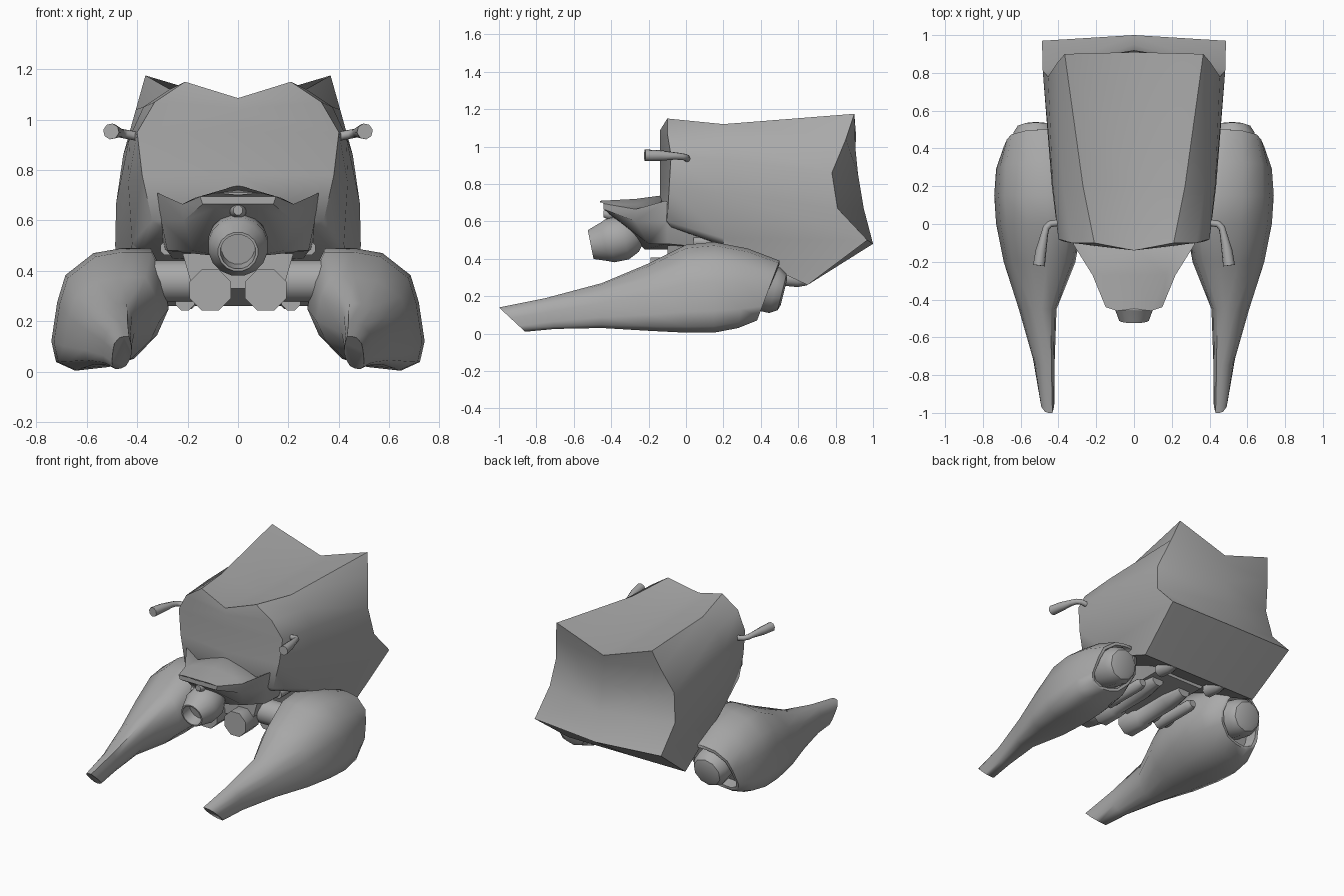
import bpy, bmesh, math
from mathutils import Vector

if "Cube" in bpy.data.objects:
    bpy.data.objects.remove(bpy.data.objects["Cube"])

grey = bpy.data.materials.new("mid_grey")
grey.diffuse_color = (.4, .4, .4, 1)
grey.use_nodes = True
grey.node_tree.nodes["Principled BSDF"].inputs["Base Color"].default_value = grey.diffuse_color


def skin(name, rows, closed=False, caps=False, mirror=True, angle=40):
    """Skin a surface over rows of points; optionally add the mirrored copy."""
    bm = bmesh.new()
    for s in ((1, -1) if mirror else (1,)):
        vs = [[bm.verts.new((p[0] * s, p[1], p[2])) for p in r] for r in rows]
        n = len(rows[0])
        for a, b in zip(vs, vs[1:]):
            for i in range(n if closed else n - 1):
                j = (i + 1) % n
                bm.faces.new((a[i], a[j], b[j], b[i]))
        if caps:
            bm.faces.new(vs[0])
            bm.faces.new(vs[-1])
    bmesh.ops.remove_doubles(bm, verts=bm.verts, dist=0.0005)
    bmesh.ops.recalc_face_normals(bm, faces=bm.faces)
    me = bpy.data.meshes.new(name)
    bm.to_mesh(me)
    bm.free()
    me.materials.append(grey)
    ob = bpy.data.objects.new(name, me)
    bpy.context.collection.objects.link(ob)
    bpy.ops.object.select_all(action='DESELECT')
    ob.select_set(True)
    bpy.context.view_layer.objects.active = ob
    bpy.ops.object.shade_smooth_by_angle(angle=math.radians(angle))
    return ob


def lathe(name, start, direction, profile, sides=12, mirror=True, angle=46):
    """Turn a (distance, radius) profile around an axis."""
    q = Vector(direction).to_track_quat('Z', 'Y')
    rows = []
    for t, r in profile:
        rows.append([Vector(start) + q @ Vector((
            r * math.cos(2 * math.pi * (i + .5) / sides),
            r * math.sin(2 * math.pi * (i + .5) / sides), t)) for i in range(sides)])
    return skin(name, rows, closed=True, caps=True, mirror=mirror, angle=angle)


# Main hull: half cross-sections from top centre to bottom centre
front = [(0, -.14, 1.085), (.21, -.10, 1.15), (.33, -.10, 1.07), (.40, -.08, .95),
         (.38, -.09, .78), (.34, -.10, .60), (.30, -.08, .57), (0, -.10, .57)]
middle = [(0, .2, 1.065), (.27, .2, 1.12), (.375, .2, 1.05), (.43, .2, .93),
          (.435, .2, .75), (.42, .2, .51), (.38, .2, .47), (0, .2, .46)]
rear = [(0, .91, 1.05), (.367, .90, 1.175), (.405, .855, 1.04), (.455, .78, .86),
        (.483, .81, .67), (.487, .97, .50), (.45, .65, .26), (0, .65, .26)]
front_mid = [(0, -.14, z) for z in (1.085, 1.085, 1.04, .95, .78, .60, .57, .57)]
rear_mid = [(0, .91, 1.05), (0, .91, 1.05), (0, .905, 1.0), (0, .92, .85),
            (0, .95, .67), (0, 1.0, .48), (0, .65, .26), (0, .65, .26)]
skin("hull", [front_mid, front, middle, rear, rear_mid], angle=45)

# Pointed chin plate, running back under the hull
belly = [(0, .22, .52), (.25, .22, .52), (.30, .22, .51),
         (.30, .22, .49), (.26, .22, .45), (0, .22, .43)]
back = [(0, -.12, .74), (.23, -.13, .66), (.32, -.11, .71),
        (.305, -.10, .60), (.28, -.10, .48), (0, -.06, .45)]
mid = [(0, -.27, .72), (.17, -.27, .69), (.22, -.27, .665),
       (.215, -.27, .60), (.18, -.20, .48), (0, -.22, .45)]
tip = [(0, -.46, .70), (.09, -.46, .71), (.15, -.44, .695),
       (.14, -.44, .665), (.09, -.42, .65), (0, -.40, .63)]
skin("chin_plate", [[(0, p[1], p[2]) for p in belly], belly, back, mid, tip,
                    [(0, p[1], p[2]) for p in tip]])

# Ball housing with a short hollow barrel, pointing slightly down
lathe("front_turret", (0, -.24, .53), (0, -1, -.2),
      [(0, .05), (.03, .09), (.09, .12), (.17, .12), (.20, .107), (.275, .08),
       (.275, .07), (.20, .066)], 16, mirror=False, angle=32)
lathe("turret_clip", (0, -.36, .64), (0, -1, 0),
      [(0, .03), (.05, .035), (.08, .02)], 8, mirror=False)

# Side pods: one section outline fitted to each station
outline = [(.15, 1), (.40, 1), (.64, .96), (.88, .78), (.95, .56), (1, .24), (.96, .07),
           (.80, 0), (.52, .03), (.30, .10), (.10, .30), (0, .52), (.05, .80)]
stations = [(-1, .14, .42, .50, .01, .14), (-.75, .05, .42, .535, .025, .19),
            (-.45, 0, .41, .61, .03, .27), (-.2, 0, .31, .69, .015, .375),
            (0, 0, .275, .73, .005, .475), (.15, 0, .275, .74, .005, .49),
            (.33, -.05, .30, .73, .03, .455), (.50, -.12, .36, .69, .07, .39),
            (.50, -.12, .38, .67, .09, .37), (.42, -.12, .39, .66, .10, .36)]
rows = []
for y, shear, xi, xo, zb, zt in stations:
    rows.append([(xi + (xo - xi) * u, y + shear * (1 - v), zb + (zt - zb) * v)
                 for u, v in outline])
skin("side_pod", rows, closed=True, caps=True, angle=65)

# Stepped nozzle in the rear of each pod
lathe("pod_nozzle", (.52, .30, .275), (0, 1, -.25),
      [(0, .13), (.18, .125), (.22, .10), (.23, .07)], 10, angle=37)

# Arms joining the pods to the middle
lathe("pod_arm", (.08, .02, .36), (1, 0, 0), [(0, .085), (.32, .085)], 12)
lathe("pod_bracket", (.28, .04, .49), (0, 1, 0), [(0, .03), (.4, .03)], 8)

# Paired tubes, side rods and frame beneath the hull
lathe("lower_tube", (.11, -.19, .325), (0, 1, 0),
      [(0, .088), (.14, .088), (.16, .07), (.42, .07), (.56, .045)], 8)
lathe("lower_rod", (.21, .0, .28), (0, 1, 0),
      [(0, .04), (.30, .04), (.34, .025)], 8)
skin("lower_frame", [[(-.18, y, .33), (.18, y, .33), (.22, y, t), (-.22, y, t)]
                     for y, t in ((-.10, .47), (.2, .47), (.45, .38))],
     closed=True, caps=True, mirror=False)
lathe("rear_mount", (.2, .50, .30), (0, 1, -.1),
      [(0, .045), (.10, .045), (.15, .03)], 8)

# Bent stalk mirrors
for s, label in ((1, "right"), (-1, "left")):
    cu = bpy.data.curves.new("mirror_" + label, 'CURVE')
    cu.dimensions = '3D'
    cu.bevel_depth = 1
    cu.bevel_resolution = 2
    cu.use_fill_caps = True
    cu.materials.append(grey)
    path = [(.38, .01, .93, .018), (.445, 0, .942, .018), (.465, -.02, .946, .018),
            (.475, -.06, .95, .02), (.492, -.14, .952, .029), (.503, -.22, .953, .032)]
    sp = cu.splines.new('POLY')
    sp.points.add(len(path) - 1)
    for pt, (x, y, z, r) in zip(sp.points, path):
        pt.co = (x * s, y, z, 1)
        pt.radius = r
    ob = bpy.data.objects.new("mirror_" + label, cu)
    bpy.context.collection.objects.link(ob)
